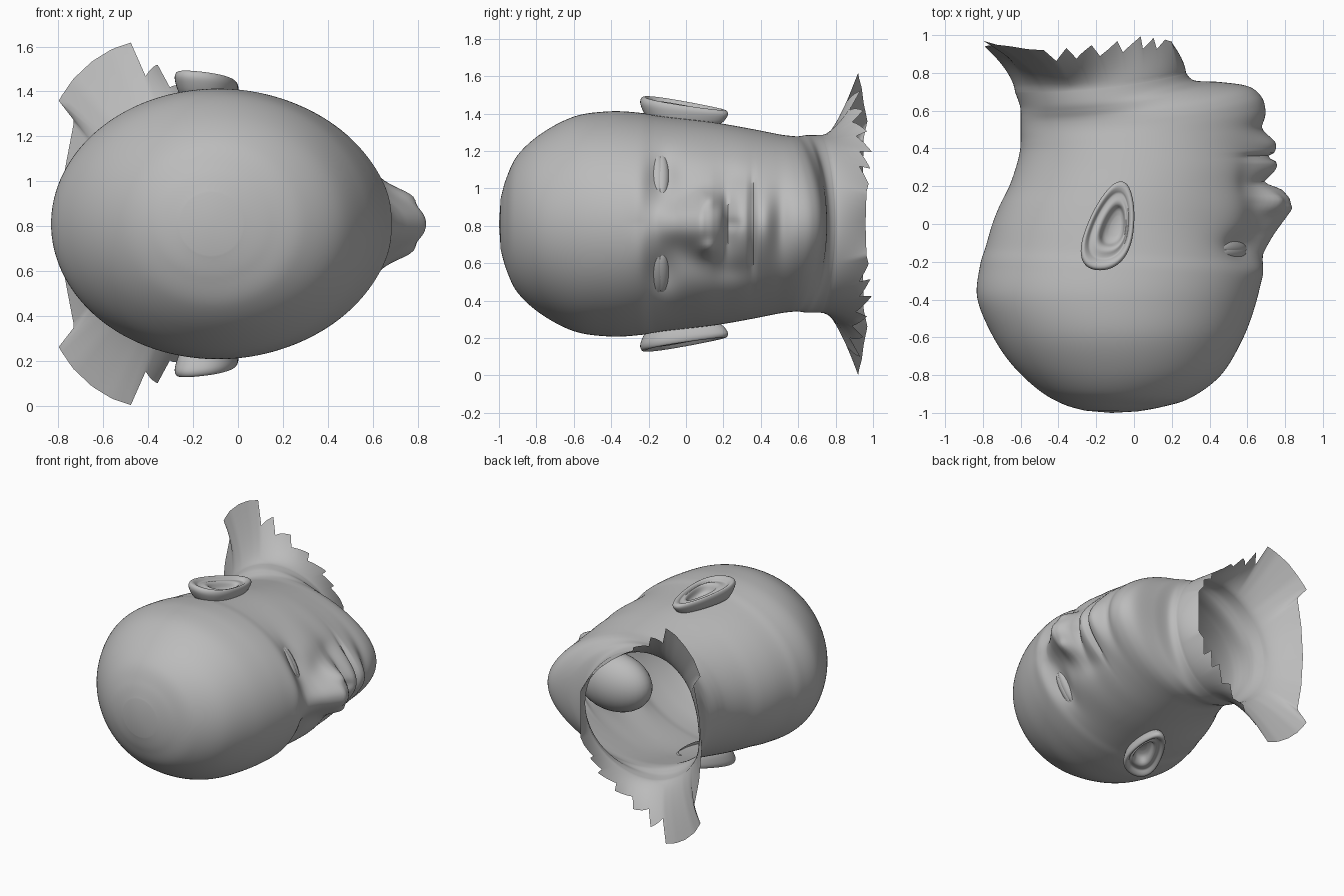
import bpy, bmesh, math
from mathutils import Matrix, Vector

if "Cube" in bpy.data.objects:
    bpy.data.objects.remove(bpy.data.objects["Cube"])

CZ = 0.81      # height of the symmetry plane
SEG = 224
SUB = 8

skin = bpy.data.materials.new("plain grey")
skin.diffuse_color = (0.5, 0.5, 0.5, 1)
skin.use_nodes = True
skin.node_tree.nodes["Principled BSDF"].inputs["Base Color"].default_value = skin.diffuse_color


def finish(name, bm, angle=50):
    bmesh.ops.recalc_face_normals(bm, faces=bm.faces)
    me = bpy.data.meshes.new(name)
    bm.to_mesh(me)
    bm.free()
    me.materials.append(skin)
    ob = bpy.data.objects.new(name, me)
    bpy.context.collection.objects.link(ob)
    bpy.ops.object.select_all(action='DESELECT')
    ob.select_set(True)
    bpy.context.view_layer.objects.active = ob
    bpy.ops.object.shade_smooth_by_angle(angle=math.radians(angle))
    return ob


def lerp_table(t, table):
    """Piecewise linear lookup; each row is (key, values...)."""
    if t <= table[0][0]:
        return table[0][1:]
    for a, b in zip(table, table[1:]):
        if t <= b[0]:
            f = (t - a[0]) / (b[0] - a[0])
            return tuple(p + (q - p) * f for p, q in zip(a[1:], b[1:]))
    return table[-1][1:]


def spline(rows, sub):
    """Catmull-Rom through rows of values."""
    out = []
    n = len(rows)
    for i in range(n - 1):
        p = [rows[max(0, min(n - 1, i + k))] for k in (-1, 0, 1, 2)]
        for j in range(sub):
            t = j / sub
            out.append([0.5 * (2 * b + (c - a) * t + (2 * a - 5 * b + 4 * c - d) * t * t
                               + (3 * b - a - 3 * c + d) * t ** 3) for a, b, c, d in zip(*p)])
    out.append(list(rows[-1]))
    return out


def gauss(d, s):
    return math.exp(-(d / s) ** 2)


def smooth(t):
    t = max(0, min(1, t))
    return t * t * (3 - 2 * t)


# Tilted section rings: front x, front y, back x, back y, half width
RINGS = [
    (.02, -.992, -.26, -.988, .14), (.15, -.968, -.38, -.952, .245),
    (.30, -.92, -.51, -.875, .37), (.46, -.80, -.65, -.74, .485),
    (.575, -.61, -.755, -.58, .575), (.645, -.42, -.83, -.39, .602),
    (.675, -.27, -.815, -.22, .594), (.665, -.18, -.785, -.12, .578),
    (.655, -.08, -.75, 0, .565), (.655, .05, -.71, .10, .552),
    (.66, .18, -.66, .20, .538), (.68, .30, -.625, .30, .522),
    (.685, .42, -.605, .38, .508), (.692, .51, -.60, .44, .497),
    (.695, .61, -.60, .49, .487), (.67, .68, -.60, .525, .482),
    (.60, .73, -.60, .555, .479), (.45, .752, -.60, .59, .477),
    (.32, .76, -.605, .63, .475), (.275, .80, -.63, .70, .475)]

# Flared torn rim: angle from the front, x, y, side offset
RIM = [(0, .20, .96, 0), (25, .20, .965, .17), (45, .12, .99, .27), (62, .03, 1.0, .39),
       (80, -.15, .96, .55), (95, -.32, .94, .68), (112, -.47, .92, .81), (118, -.56, .925, .78),
       (125, -.65, .94, .725), (132, -.735, .95, .645), (138, -.80, .97, .55),
       (150, -.73, .95, .46), (165, -.77, .945, .25), (180, -.79, .94, 0)]

NOSE = [(-.24, 0, .09), (-.16, .02, .095), (-.05, .09, .105), (.08, .183, .145),
        (.14, .165, .16), (.185, .115, .15), (.22, 0, .13)]


def face_relief(x, y, z):
    """Forward push that shapes the nose, eye sockets and lips."""
    if x < 0.2:
        return 0
    a = abs(z)
    h, w = lerp_table(y, NOSE)
    d = h * math.exp(-(a / w) ** 2.4)
    d += 0.045 * gauss(y - .12, .05) * gauss(a - .13, .04)            # nostril wings
    d -= 0.055 * gauss(y + .12, .075) * gauss(a - .25, .12)           # eye sockets
    d += 0.012 * gauss(y + .25, .06) * gauss(a - .12, .18)            # brows
    d += 0.02 * gauss(y - .08, .14) * gauss(a - .33, .12)             # cheeks
    d -= 0.015 * gauss(y - .25, .1) * gauss(a - .25, .06)             # cheek folds
    d += 0.078 * gauss(y - .30, .075) * gauss(z, .18)                 # upper lip
    d += 0.062 * gauss(y - .42, .055) * gauss(z, .17)                 # lower lip
    d -= 0.04 * gauss(y - .355, .013) / (1 + (a / .23) ** 8)          # mouth line
    d -= 0.015 * gauss(y - .25, .04) * gauss(z, .03)                  # groove under nose
    d -= 0.018 * gauss(y - .51, .04) * gauss(z, .2)                   # hollow above chin
    return d


def build_head():
    bm = bmesh.new()
    loops = []
    for xf, yf, xb, yb, w in spline(RINGS, SUB):
        loop = []
        jaw = smooth((yf - .05) / .6)
        taper = .2 * jaw * smooth((xf - .3) / .3)
        for i in range(SEG):
            t = math.tau * i / SEG
            f = (1 + math.cos(t)) / 2
            x = xb + (xf - xb) * f
            y = yb + (yf - yb) * f ** (1 + 1.2 * jaw)
            z = w * math.sin(t) * (1 - taper * f ** 3)
            x += face_relief(x, y, z)
            loop.append(bm.verts.new((x, y, CZ + z)))
        loops.append(loop)
    # neck flaring out to the jagged rim
    neck = [v.co.copy() for v in loops[-1]]
    steps = 12
    for k in range(1, steps + 1):
        loop = []
        for i in range(SEG):
            deg = 360 * i / SEG
            ang = min(deg, 360 - deg)
            x, y, z = lerp_table(ang, RIM)
            rim = Vector((x, y, CZ + (z if deg < 180 else -z)))
            b = k / steps
            if 34 < ang < 111.9:
                b *= 1 - 0.3 * (((ang - 34) / 13) % 1)
            p = neck[i].lerp(rim, b ** 1.6)
            p.y = neck[i].y + (rim.y - neck[i].y) * b
            loop.append(bm.verts.new(p))
        loops.append(loop)
    for a, b in zip(loops, loops[1:]):
        for i in range(SEG):
            j = (i + 1) % SEG
            bm.faces.new((a[i], a[j], b[j], b[i]))
    crown = bm.verts.new((-.12, -1, CZ))
    for i in range(SEG):
        bm.faces.new((crown, loops[0][(i + 1) % SEG], loops[0][i]))
    finish("head_and_neck", bm, 60)


def ellipsoid(name, loc, rad, yaw=0):
    bm = bmesh.new()
    bmesh.ops.create_uvsphere(bm, u_segments=32, v_segments=20, radius=1)
    m = Matrix.Translation(loc) @ Matrix.Rotation(yaw, 4, 'Y') @ Matrix.Diagonal((*rad, 1))
    bmesh.ops.transform(bm, matrix=m, verts=bm.verts)
    return finish(name, bm)


# Ear profile from attached base over the rolled rim into the bowl: scale, height
EAR = [(.80, -.02), (.90, .01), (.98, .055), (1, .085), (.96, .108), (.88, .112), (.80, .10),
       (.74, .085), (.66, .085), (.56, .09), (.47, .075), (.38, .03), (.22, .01)]


def build_ear(name, side):
    bm = bmesh.new()
    n = 56
    loops = []
    for s, h in spline(EAR, 3):
        loop = []
        for i in range(n):
            t = math.tau * i / n
            c, q = math.cos(t), math.sin(t)
            v = -math.copysign(abs(c) ** .9, c)         # -1 top, +1 lobe
            px = math.copysign(abs(q) ** .9, q) * .125 * (1 - .3 * v) * s
            x = -.125 + px + .055 * v * s
            z = 1.37 - .02 * v * s - .1 * px + h * (.75 - .15 * v)
            if s < .8:                                  # bowl sits toward the face
                x += .05 * (.8 - s)
            loop.append(bm.verts.new((x, .235 * v * s - .01, CZ + side * (z - CZ))))
        loops.append(loop)
    for a, b in zip(loops, loops[1:]):
        for i in range(n):
            j = (i + 1) % n
            bm.faces.new((a[i], a[j], b[j], b[i]))
    bm.faces.new(loops[-1])
    finish(name, bm, 70)


build_head()
for side, label in ((1, "left"), (-1, "right")):
    build_ear(label + "_ear", side)
    yaw = -side * .55
    ellipsoid(label + "_eyeball", (.515, -.13, CZ + side * .255), (.042, .042, .14), yaw)
    ellipsoid(label + "_upper_lid", (.508, -.152, CZ + side * .255), (.05, .045, .15), yaw)
# mouth cavity seen through the open neck
ellipsoid("mouth_cavity", (.31, .40, CZ), (.29, .17, .21))
